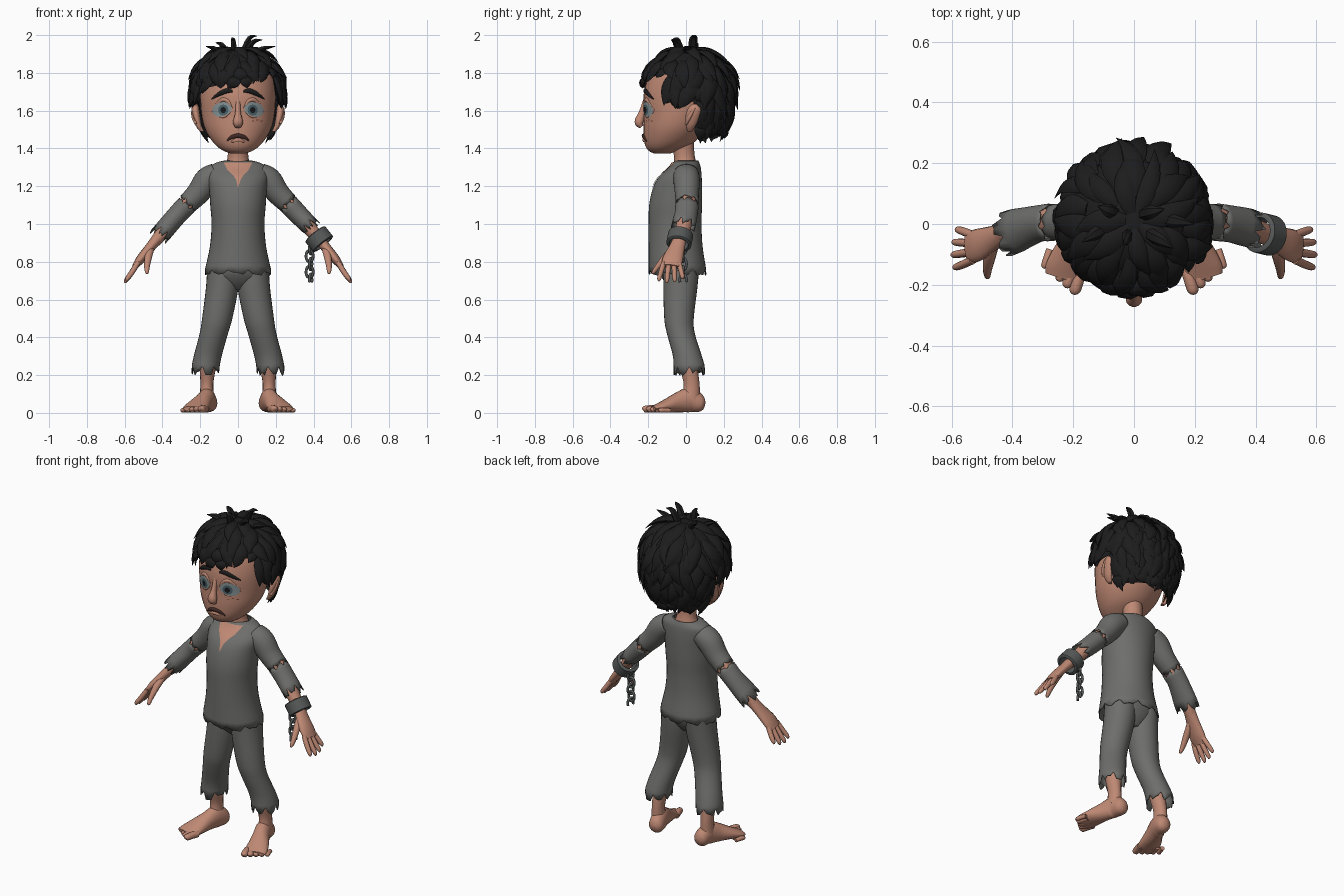
import bpy, bmesh, random
from math import sin, cos, pi
from mathutils import Vector
from mathutils.bvhtree import BVHTree

random.seed(7)
cube = bpy.data.objects.get("Cube")
if cube:
    bpy.data.objects.remove(cube)
X, Y, Z = Vector((1, 0, 0)), Vector((0, 1, 0)), Vector((0, 0, 1))


def material(name, *rgb):
    m = bpy.data.materials.new(name)
    m.use_nodes = True
    m.diffuse_color = (*rgb, 1)
    m.node_tree.nodes["Principled BSDF"].inputs["Base Color"].default_value = (*rgb, 1)
    return m


SKIN = material("skin", .52, .25, .175)
CLOTH = material("grey cloth", .155, .158, .148)
HAIR = material("black hair", .012, .012, .013)
WHITE = material("dull eye white", .25, .3, .31)
IRIS = material("iris", .07, .13, .15)
DARK = material("pupil", .01, .01, .012)
MOUTH = material("mouth", .05, .022, .018)
METAL = material("iron", .095, .1, .1)
SCRATCH = material("scratch", .2, .06, .045)


def finish(bm, name, mat, thick=0, angle=50):
    bmesh.ops.recalc_face_normals(bm, faces=bm.faces)
    me = bpy.data.meshes.new(name)
    bm.to_mesh(me)
    bm.free()
    me.materials.append(mat)
    ob = bpy.data.objects.new(name, me)
    bpy.context.collection.objects.link(ob)
    bpy.ops.object.select_all(action='DESELECT')
    ob.select_set(True)
    bpy.context.view_layer.objects.active = ob
    bpy.ops.object.shade_smooth_by_angle(angle=angle * pi / 180)
    if thick:
        mod = ob.modifiers.new("cloth thickness", 'SOLIDIFY')
        mod.thickness = thick
    return ob


def spline(rows, steps):
    """Smooth interpolation through rows of numbers."""
    out = []
    for i in range(len(rows) - 1):
        near = rows[max(i - 1, 0)], rows[i], rows[i + 1], rows[min(i + 2, len(rows) - 1)]
        for k in range(steps):
            t = k / steps
            out.append([b + (c - a) * t / 2 + (a - 2.5 * b + 2 * c - d / 2) * t ** 2
                        + (1.5 * (b - c) + (d - a) / 2) * t ** 3 for a, b, c, d in zip(*near)])
    return out + [list(rows[-1])]


def loft(bm, rows, n=16, steps=4, axis=None, ref=X, cap=True, rag=(0, 0)):
    """Elliptical sections along a path; a row is x, y, z and two radii."""
    pts = spline(rows, steps)
    last = len(pts) - 1
    rings = []
    for i, (x, y, z, ru, rv) in enumerate(pts):
        centre = Vector((x, y, z))
        d = axis or (Vector(pts[min(i + 1, last)][:3]) - Vector(pts[max(i - 1, 0)][:3])).normalized()
        u = (ref - d * ref.dot(d)).normalized()
        v = d.cross(u)
        tear = -rag[0] if i == 0 else rag[1] if i == last else 0
        ring = []
        for k in range(n):
            a = 2 * pi * k / n
            jag = tear * (0 if k % 4 == 0 else random.uniform(.35, 1))
            ring.append(bm.verts.new(centre + u * (ru * cos(a)) + v * (rv * sin(a)) + d * jag))
        rings.append(ring)
    for r, s in zip(rings, rings[1:]):
        for k in range(n):
            bm.faces.new((r[k], r[(k + 1) % n], s[(k + 1) % n], s[k]))
    if cap:
        bm.faces.new(rings[0][::-1])
        bm.faces.new(rings[-1])


def part(name, mat, *lofts, thick=0, **kw):
    bm = bmesh.new()
    for rows in lofts:
        loft(bm, rows, **kw)
    return finish(bm, name, mat, thick)


def flip(rows, s):
    return [(r[0] * s, *r[1:]) for r in rows]


def surface(ob):
    return BVHTree.FromPolygons([v.co.copy() for v in ob.data.vertices],
                                [tuple(p.vertices) for p in ob.data.polygons])


def on_front(tree, x, z, lift):
    p = tree.ray_cast(Vector((x, -1, z)), Y)[0] or tree.find_nearest(Vector((x, -.15, z)))[0]
    return Vector((x, p.y - lift, z))


def plate(name, mat, tree, outline, lift):
    """Thin shape laid on the front of a surface."""
    bm = bmesh.new()
    n = len(outline)
    cx, cz = sum(p[0] for p in outline) / n, sum(p[1] for p in outline) / n
    mid = bm.verts.new(on_front(tree, cx, cz, lift))
    last = None
    for f in (.25, .5, .75, 1):
        ring = [bm.verts.new(on_front(tree, cx + (x - cx) * f, cz + (z - cz) * f, lift)) for x, z in outline]
        for k in range(n):
            j = (k + 1) % n
            bm.faces.new((last[k], last[j], ring[j], ring[k]) if last else (mid, ring[k], ring[j]))
        last = ring
    finish(bm, name, mat)


def oval(cx, cz, rx, rz, tilt=0, n=20):
    return [(cx + rx * cos(2 * pi * k / n), cz + rz * sin(2 * pi * k / n) + tilt * rx * cos(2 * pi * k / n))
            for k in range(n)]


def strip(name, mat, tree, points, lift=0):
    """Tapered band following the face; a point is x, z, radius."""
    rows = [(*on_front(tree, x, z, lift), r, r * .7) for x, z, r in points]
    part(name, mat, rows, n=8, ref=Z)


# Head, neck and nose
head = part("head", SKIN, [
    (0, -.125, 1.372, .035, .04), (0, -.12, 1.39, .082, .08), (0, -.09, 1.43, .13, .13),
    (0, -.06, 1.5, .174, .165), (0, -.04, 1.58, .194, .183), (0, -.03, 1.68, .2, .195),
    (0, 0, 1.78, .195, .2), (0, .005, 1.86, .155, .16), (0, .005, 1.91, .08, .08)], n=36, axis=Z)
part("neck", SKIN, [(0, -.01, 1.26, .1, .07), (0, -.005, 1.32, .065, .06), (0, -.01, 1.37, .054, .055),
                    (0, -.02, 1.46, .06, .06)], axis=Z)
part("nose", SKIN, [(0, -.212, 1.67, .012, .01), (0, -.232, 1.59, .015, .018), (0, -.248, 1.54, .027, .025),
                    (0, -.235, 1.515, .018, .012)], n=14)
face = surface(head)

# Eyes, lids, brows and ears
for s, side in ((1, "left"), (-1, "right")):
    plate(side + "_eye", WHITE, face, oval(s * .085, 1.607, .052, .04, -s * .12), .004)
    plate(side + "_iris", IRIS, face, oval(s * .078, 1.603, .027, .029), .006)
    plate(side + "_pupil", DARK, face, oval(s * .078, 1.603, .014, .016), .008)
    strip(side + "_upper_lid", SKIN, face, [(s * .032, 1.613, .004), (s * .055, 1.65, .009),
                                            (s * .09, 1.655, .01), (s * .14, 1.6, .004)])
    strip(side + "_lower_lid", SKIN, face, [(s * .035, 1.6, .003), (s * .08, 1.567, .007), (s * .138, 1.595, .003)])
    strip(side + "_brow", HAIR, face, [(s * .03, 1.702, .006), (s * .06, 1.705, .013),
                                       (s * .1, 1.688, .011), (s * .14, 1.662, .003)], .003)
    part(side + "_ear", SKIN, flip([(.19, .02, 1.49, .012, .012), (.208, .025, 1.52, .016, .026),
                                    (.22, .035, 1.57, .02, .038), (.225, .045, 1.61, .019, .035),
                                    (.222, .045, 1.635, .008, .012)], s), axis=Z)
    part(side + "_ear_ridge", SKIN, flip([(.222, .0, 1.53, .008, .008), (.24, .02, 1.57, .007, .01),
                                          (.24, .045, 1.615, .006, .006)], s), n=8)
strip("mouth", MOUTH, face, [(-.06, 1.438, .003), (-.035, 1.459, .009), (0, 1.467, .012),
                             (.035, 1.459, .009), (.06, 1.438, .003)], .002)
strip("lower_lip", SKIN, face, [(-.035, 1.436, .004), (0, 1.445, .012), (.035, 1.436, .004)])
for i in range(3):
    plate("cheek_scratch", SCRATCH, face, oval(.08 + .022 * i, 1.545 + .006 * (i % 2), .008, .0025, n=8), .002)


# Hair: a cap covered in overlapping pointed locks
def scalp(a, p, s):
    low = max(p - pi / 2, 0)
    r = sin(min(p, pi / 2)) * (1 - .2 * low * low) * s
    return Vector((.235 * r * sin(a), .01 - .24 * r * cos(a), 1.72 + .22 * (cos(min(p, pi / 2)) * s - low)))


def hairline(a):
    f = cos(a)
    if f > .45:
        return 1.5 - .22 * sin(a)
    return 2.0 if f > -.25 else 2.8


bm = bmesh.new()
grid = [[bm.verts.new(scalp(2 * pi * j / 48, .02 + (hairline(2 * pi * j / 48) - .12) * i / 14, .95))
         for j in range(48)] for i in range(15)]
for r, q in zip(grid, grid[1:]):
    for j in range(48):
        bm.faces.new((r[j], r[(j + 1) % 48], q[(j + 1) % 48], q[j]))
bm.faces.new(grid[0])
finish(bm, "hair_cap", HAIR)

bm = bmesh.new()
for layer in range(11):
    start = .12 + .23 * layer
    count = max(7, int(22 * sin(min(start, pi / 2))))
    for j in range(count):
        a = 2 * pi * (j + layer % 2 / 2 + random.uniform(-.25, .25)) / count
        end = min(start + random.uniform(.7, 1), hairline(a) + random.uniform(-.1, .12))
        if end - start < .28:
            continue
        curl, width = random.uniform(-.3, .3), random.uniform(.028, .042)
        lift = random.uniform(.03, .11) if cos(a) > .5 else random.uniform(.06, .22)
        rows = []
        for t, w in ((0, .5), (.25, .95), (.5, 1), (.75, .65), (1, .03)):
            p = scalp(a + curl * t * t, start + (end - start) * t, .94 + .06 * sin(pi * t) + (lift + .03) * t * t)
            rows.append((*p, width * w, width * w * .42))
        loft(bm, rows, n=6, steps=2, ref=Vector((cos(a), sin(a), 0)))
# Loose tufts on top
for x, y, tx, ty, tz in ((.03, -.02, .13, -.08, 1.975), (.06, .02, .2, 0, 1.94), (-.02, -.03, -.03, -.07, 1.98),
                         (.02, .03, .1, .05, 1.995), (-.08, 0, -.17, -.06, 1.94), (-.05, .03, -.12, .06, 1.96)):
    loft(bm, [(x, y, 1.89, .02, .02), ((x + tx) / 2, (y + ty) / 2, tz - .012, .022, .014), (tx, ty, tz, .001, .001)],
         n=6, ref=Y)
finish(bm, "hair_locks", HAIR, angle=40)

# Shirt with a notched collar
shirt = part("shirt", CLOTH, [
    (0, .005, 1.335, .075, .06), (0, 0, 1.325, .115, .07), (0, -.005, 1.3, .15, .083), (0, -.03, 1.25, .16, .113),
    (0, -.045, 1.19, .153, .13), (0, -.055, 1.1, .147, .14), (0, -.058, 1, .14, .14),
    (0, -.055, .88, .149, .143), (0, -.045, .755, .176, .153)],
    n=40, axis=-Z, cap=False, rag=(0, .03), thick=.006)
plate("collar_opening", SKIN, surface(shirt), [
    (-.075, 1.325), (-.055, 1.285), (-.025, 1.258), (-.01, 1.235), (0, 1.19), (.014, 1.235), (.03, 1.26),
    (.055, 1.285), (.075, 1.325), (.03, 1.325), (0, 1.325), (-.03, 1.325)], .006)

# Trousers, bare legs, feet and toes
part("trouser_seat", CLOTH, [(0, -.035, .8, .14, .115), (0, -.035, .74, .155, .105), (0, -.03, .69, .12, .08),
                             (0, -.025, .65, .04, .045)], n=28, axis=-Z)
for s, side in ((1, "left"), (-1, "right")):
    part(side + "_trouser_leg", CLOTH, flip([
        (.078, -.025, .77, .085, .095), (.084, -.03, .66, .086, .09), (.11, -.037, .5, .08, .078),
        (.128, -.027, .42, .075, .074), (.158, .005, .31, .074, .076), (.172, .018, .245, .074, .083)], s),
        n=28, axis=-Z, cap=False, rag=(0, .05), thick=.006)
    part(side + "_shin", SKIN, flip([(.15, .005, .36, .05, .052), (.16, .015, .24, .043, .047),
                                     (.165, .03, .15, .034, .042), (.165, .025, .07, .04, .05)], s), axis=-Z)
    part(side + "_foot", SKIN, flip([
        (.147, .098, .04, .018, .02), (.15, .078, .046, .041, .044), (.162, .02, .067, .044, .065),
        (.183, -.04, .055, .048, .054), (.208, -.1, .038, .06, .037), (.226, -.15, .025, .066, .024),
        (.235, -.178, .02, .058, .015)], s), n=18)
    toes = []
    for i in range(5):
        x, y, r = .182 + .026 * i, -.178 + .016 * i, .02 - .0018 * i
        length = .05 - .005 * i
        toes.append(flip([(x - .01, y + .03, r, r, r * .9), (x, y, r + .002, r, r),
                          (x + .25 * length, y - .8 * length, r, r * .95, r * .9),
                          (x + .3 * length, y - length, r * .8, r * .4, r * .4)], s))
    part(side + "_toes", SKIN, *toes, n=10)

# Arms, torn sleeves and hands
for s, side in ((1, "left"), (-1, "right")):
    part(side + "_arm", SKIN, flip([(.15, .005, 1.235, .05, .05), (.27, .01, 1.1, .046, .046),
                                    (.36, -.01, 1, .042, .04), (.44, -.035, .905, .033, .03)], s), ref=Y)
    part(side + "_upper_sleeve", CLOTH, flip([(.11, 0, 1.265, .068, .06), (.16, .003, 1.232, .07, .07),
                                              (.21, .005, 1.165, .064, .062), (.257, .006, 1.117, .06, .056)], s),
         n=28, ref=Y, cap=False, rag=(0, .022), thick=.005)
    end = (.365, -.01, 1.005, .064, .05) if s > 0 else (.395, -.025, .963, .075, .053)
    part(side + "_lower_sleeve", CLOTH, flip([(.28, .005, 1.092, .062, .055), (.32, 0, 1.05, .061, .053), end], s),
         n=28, ref=Y, cap=False, rag=(.025, .05), thick=.005)
    part(side + "_palm", SKIN, flip([(.425, -.03, .925, .034, .03), (.47, -.05, .87, .043, .026),
                                     (.515, -.07, .815, .054, .024), (.545, -.078, .775, .05, .016)], s), ref=Y)
    fingers = []
    for i in range(4):
        y, long = -.118 + .027 * i, (.9, 1, .95, .78)[i]
        dx, dy, dz = .062 * long, (i - 1.7) * .014, -.098 * long
        fingers.append(flip([(.53, y, .795, .014, .014), (.53 + dx * .55, y + dy * .6, .79 + dz * .5, .0145, .0135),
                             (.53 + dx, y + dy, .79 + dz * .9, .0115, .011),
                             (.533 + dx, y + dy, .785 + dz, .004, .004)], s))
    fingers.append(flip([(.465, -.065, .87, .022, .02), (.475, -.11, .825, .02, .018), (.482, -.15, .775, .015, .014),
                         (.482, -.172, .745, .01, .01), (.482, -.178, .737, .004, .004)], s))
    part(side + "_fingers", SKIN, *fingers, n=10)

# Iron cuff and hanging broken chain on the left wrist
along = Vector((.6, -.15, -.75)).normalized()
centre = Vector((.43, -.033, .92))
cuff = [(*(centre + along * o), r, r) for o, r in
        ((-.036, .05), (-.036, .062), (-.032, .067), (.032, .067), (.036, .062), (.036, .05), (-.036, .05))]
part("wrist_cuff", METAL, cuff, n=28, steps=1, axis=along, ref=Y, cap=False)
bm = bmesh.new()
for i in range(5):
    x, z = .385 - .006 * (i % 2), .872 - .042 * i
    wide = X if i % 2 else (X * .35 + Y * .94)
    arc = 2 * pi if i < 4 else 1.25 * pi
    rows = []
    for k in range(15):
        t = -pi / 8 + arc * k / 14
        c = Vector((x, -.015, z)) + wide * (.019 * cos(t)) + Z * (.031 * sin(t))
        rows.append((*c, .0075, .0075))
    loft(bm, rows, n=8, steps=1, ref=wide.cross(Z), cap=i == 4)
finish(bm, "broken_chain", METAL)
